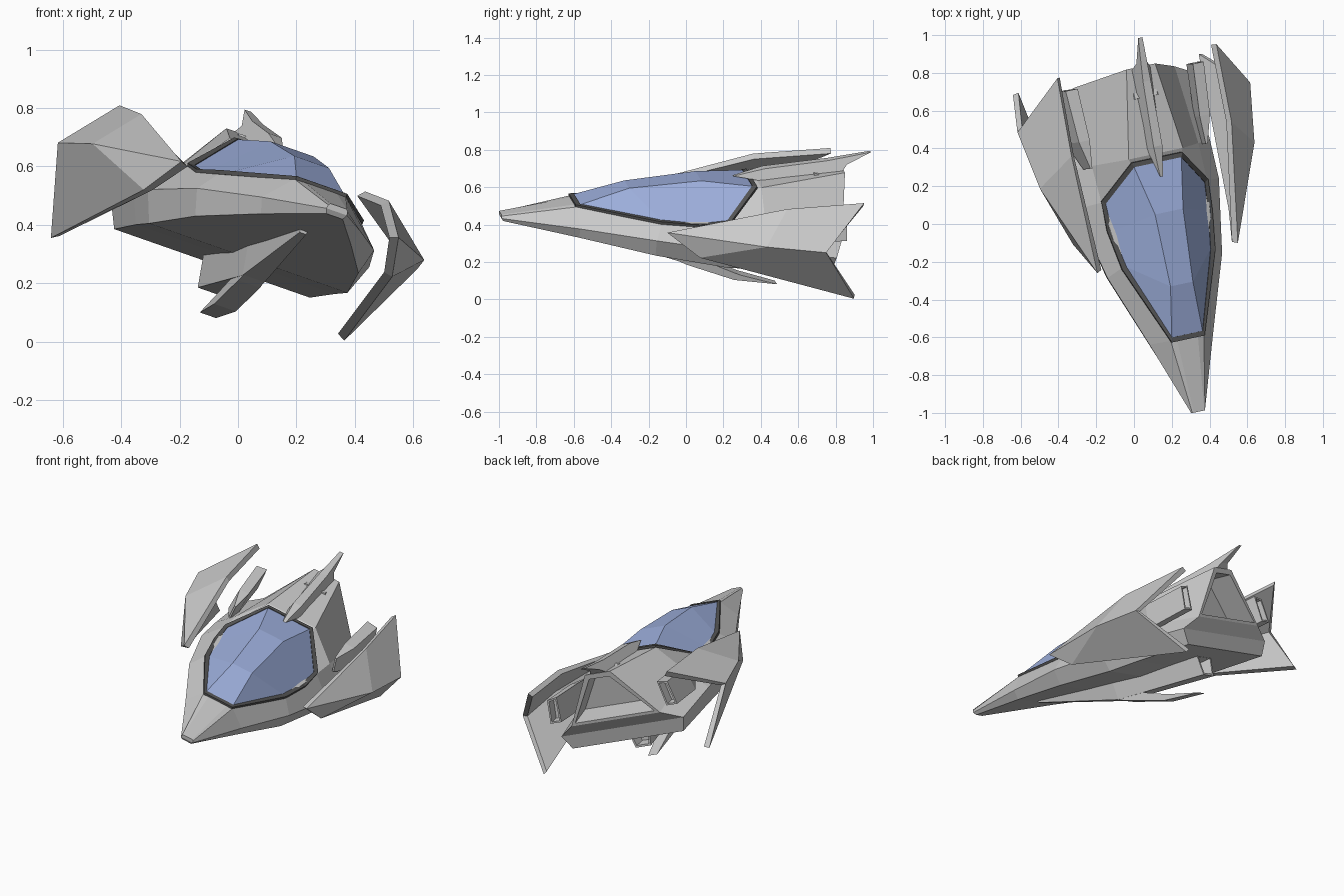
import bpy, bmesh
from mathutils import Vector, Matrix

if "Cube" in bpy.data.objects:
    bpy.data.objects.remove(bpy.data.objects["Cube"])

# The ship is modelled straight (x lateral, y backwards, z up), then posed with a bank and yaw
U = Vector((0.925, 0.199, -0.324)).normalized()
V = Vector((-0.196, 0.980, 0.042))
V = (V - U * V.dot(U)).normalized()
W = U.cross(V)
POSE = Matrix((U, V, W)).transposed().to_4x4()
POSE.translation = (0.178, -0.18, 0.487)


def flip(p):
    return (-p[0], p[1], p[2])


def sym(half):
    """Half section on the +x side -> full section."""
    return list(half) + [flip(p) for p in reversed(half)]


def finish(name, bm, mirror=False, solid=0, color=None):
    me = bpy.data.meshes.new(name)
    bm.to_mesh(me)
    bm.free()
    ob = bpy.data.objects.new(name, me)
    bpy.context.collection.objects.link(ob)
    ob.matrix_world = POSE
    if solid:
        m = ob.modifiers.new("thickness", 'SOLIDIFY')
        m.thickness, m.offset = solid, -1
    if mirror:
        ob.modifiers.new("mirror", 'MIRROR')
    if color:
        mat = bpy.data.materials.new(name)
        mat.diffuse_color = (*color, 1)
        mat.use_nodes = True
        mat.node_tree.nodes["Principled BSDF"].inputs["Base Color"].default_value = mat.diffuse_color
        me.materials.append(mat)
    return ob


def loft(name, rings, closed=True, rim=0, depth=0, **kw):
    """Skin between sections; optionally recess the rear cap."""
    bm = bmesh.new()
    rows = [[bm.verts.new(p) for p in r] for r in rings]
    n = len(rows[0])
    for a, b in zip(rows, rows[1:]):
        for i in range(n if closed else n - 1):
            j = (i + 1) % n
            bm.faces.new((a[i], a[j], b[j], b[i]))
    rear = None
    if closed:
        for r in (rows[0], rows[-1]):
            caps = [bm.faces.new((r[i], r[i + 1], r[n - 2 - i], r[n - 1 - i]))
                    for i in range(n // 2 - 1)]
            rear = caps[0]
    bmesh.ops.recalc_face_normals(bm, faces=bm.faces[:])
    if rim:
        bmesh.ops.inset_region(bm, faces=[rear], thickness=rim)
        bmesh.ops.inset_region(bm, faces=[rear], thickness=0.002, depth=-depth)
    bmesh.ops.remove_doubles(bm, verts=bm.verts[:], dist=0.0005)
    return finish(name, bm, **kw)


def plate(name, profile, widths):
    """Centreline blade: side profile (y, z) with a half width per point."""
    bm = bmesh.new()
    sides = [[bm.verts.new((s * w, y, z)) for (y, z), w in zip(profile, widths)] for s in (1, -1)]
    n = len(profile)
    for s in sides:
        bm.faces.new(s)
    for i in range(n):
        j = (i + 1) % n
        bm.faces.new((sides[0][i], sides[0][j], sides[1][j], sides[1][i]))
    bmesh.ops.recalc_face_normals(bm, faces=bm.faces[:])
    return finish(name, bm)


# Hull: sections of ridge, shoulder, chine, keel edge; rear opening recessed
loft("hull", [sym(s) for s in (
    [(.030, -.83, .012), (.036, -.83, .005), (.038, -.83, -.008), (.030, -.82, -.025)],
    [(.060, -.43, .062), (.095, -.43, .060), (.183, -.43, -.035), (.167, -.43, -.090)],
    [(.060, .00, .030), (.262, .00, .005), (.328, -.04, -.070), (.302, -.04, -.162)],
    [(.060, .36, .050), (.302, .36, .000), (.410, .35, -.120), (.367, .35, -.228)],
    [(.155, .56, .145), (.305, .56, -.03), (.410, .56, -.140), (.367, .56, -.242)],
    [(.082, 1.03, .184), (.290, .98, -.12), (.400, .93, -.185), (.362, .91, -.272)])],
    rim=.035, depth=.16)

# Canopy glass: outline edge and roof crease at each station
edge = [(.088, -.413, .069), (.241, 0, .013), (.275, .20, -.005), (.284, .35, .008), (.135, .514, .148)]
crease = [edge[0], (.064, -.144, .142), (.080, .247, .172), edge[4]]
loft("canopy_glass", [sym([e, c]) for e, c in zip(edge, crease)], closed=False,
     color=(.34, .43, .72))

# Dark frame around the glass
inner = [Vector(p) + Vector((0, 0, .004)) for p in sym(edge)]
outer = []
for p in inner:
    d = Vector((p.x, (p.y - .1) * .8, 0)).normalized() * .027
    outer.append(p + d + Vector((0, 0, -.001)))
bm = bmesh.new()
a, b = [[bm.verts.new(p) for p in r] for r in (inner, outer)]
for i in range(len(a)):
    j = (i + 1) % len(a)
    bm.faces.new((a[i], b[i], b[j], a[j]))
finish("canopy_frame", bm, solid=.015, color=(.09, .09, .09))

# Folded side wings
F, N, tip = (.402, 0, 0), (.46, .17, -.13), (.543, 1.0, -.37)
O1, O2 = (.614, .50, -.031), (.666, .815, -.059)
U1, P2 = (.458, .64, .124), (.455, 1.06, .138)
bm = bmesh.new()
vs = {p: bm.verts.new(p) for p in (F, N, tip, O1, O2, U1, P2)}
for f in ((F, O1, U1), (U1, O1, O2, P2), (F, N, O1), (N, tip, O2, O1)):
    bm.faces.new([vs[p] for p in f])
finish("wings", bm, solid=.032, mirror=True)

# Side thruster boxes with recessed nozzles
loft("side_thrusters", [
    [(.325, .55, .03), (.335, .55, .03), (.345, .55, -.06), (.335, .55, -.06)],
    [(.315, .70, .05), (.375, .70, .045), (.400, .70, -.10), (.335, .70, -.10)],
    [(.330, .98, .065), (.395, .98, .055), (.415, .98, -.085), (.345, .98, -.085)]],
    rim=.014, depth=.06, mirror=True)

# Belly thruster with nozzle, and the blade below it
loft("belly_thruster", [sym(s) for s in (
    [(.02, -.40, -.07), (.012, -.40, -.105)],
    [(.06, .15, -.17), (.04, .15, -.295)],
    [(.07, .76, -.25), (.05, .76, -.37)])], rim=.016, depth=.08)
plate("belly_blade", [(-.05, -.20), (.19, -.315), (.45, -.412), (.686, -.45), (.48, -.385), (.22, -.27)],
      [.03, .04, .04, .03, .04, .04])

# Dorsal fin
plate("dorsal_fin", [(.436, .165), (.60, .205), (.95, .235), (1.184, .269), (1.05, .21), (1.02, .18), (.60, .14)],
      [.008, .025, .022, .012, .03, .055, .045])
